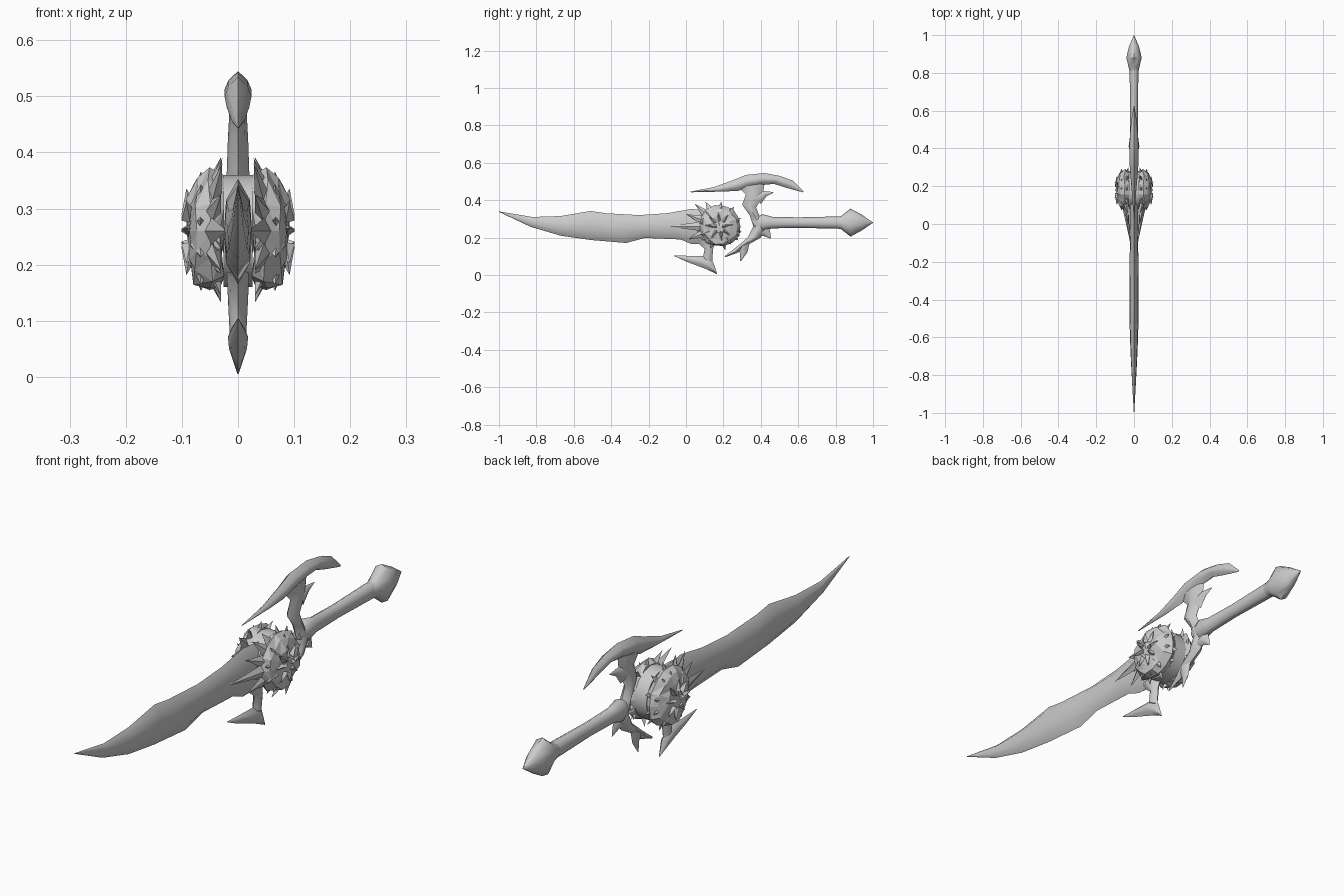
import bpy
import bmesh
import math
import random
from mathutils import Vector

random.seed(4)
if "Cube" in bpy.data.objects:
    bpy.data.objects.remove(bpy.data.objects["Cube"], do_unlink=True)

# One plain metal colour
COLOUR = (0.6, 0.6, 0.6, 1)
metal = bpy.data.materials.new("grey metal")
metal.use_nodes = True
metal.diffuse_color = COLOUR
metal.node_tree.nodes["Principled BSDF"].inputs["Base Color"].default_value = COLOUR

# Half cross-sections: (position from top edge to bottom edge, share of half thickness)
BEVELLED = [(0, 0), (.2, .85), (.5, 1), (.8, .85), (1, 0)]
RIDGED = [(0, 0), (.25, .7), (.5, 1), (.75, .7), (1, 0)]
ROUND = [((1 - math.cos(a)) / 2, math.sin(a)) for a in (math.pi * i / 5 for i in range(6))]


def finish(bm, name, smooth_angle=None):
    bmesh.ops.remove_doubles(bm, verts=bm.verts, dist=0.0002)
    bmesh.ops.recalc_face_normals(bm, faces=bm.faces)
    mesh = bpy.data.meshes.new(name)
    bm.to_mesh(mesh)
    bm.free()
    mesh.materials.append(metal)
    obj = bpy.data.objects.new(name, mesh)
    bpy.context.collection.objects.link(obj)
    if smooth_angle:
        bpy.ops.object.select_all(action="DESELECT")
        bpy.context.view_layer.objects.active = obj
        obj.select_set(True)
        bpy.ops.object.shade_smooth_by_angle(angle=math.radians(smooth_angle))
    return obj


def loft(name, stations, section=RIDGED, smooth_angle=50):
    """Skin a symmetric section through stations of (y, z, y, z, half thickness)."""
    bm = bmesh.new()
    loop = section + [(t, -s) for t, s in section[-2:0:-1]]
    rings = []
    for ya, za, yb, zb, half in stations:
        rings.append([bm.verts.new((s * half, ya + (yb - ya) * t, za + (zb - za) * t))
                      for t, s in loop])
    count = len(loop)
    for first, second in zip(rings, rings[1:]):
        for i in range(count):
            j = (i + 1) % count
            bm.faces.new((first[i], first[j], second[j], second[i]))
    bm.faces.new(rings[0])
    bm.faces.new(rings[-1])
    return finish(bm, name, smooth_angle)


# Curved blade
loft("blade", [
    (-1, .34, -1, .337, .001), (-.82, .31, -.83, .257, .011),
    (-.67, .315, -.67, .21, .019), (-.51, .342, -.51, .187, .024),
    (-.43, .33, -.32, .171, .025), (-.25, .32, -.22, .198, .023),
    (-.1, .33, -.03, .19, .022), (.03, .353, .03, .165, .025),
    (.15, .34, .13, .17, .025)], BEVELLED, 35)


# Turned grip and pommel
def turned(name, profile):
    loft(name, [(y, .28 + tall, y, .28 - tall, wide) for y, tall, wide in profile], ROUND)


turned("grip", [(.36, .02, .015), (.41, .045, .03), (.46, .031, .023),
                (.6, .028, .021), (.82, .033, .025)])
turned("pommel", [(.8, .03, .024), (.83, .036, .03), (.88, .075, .043),
                  (.94, .042, .028), (1, .001, .001)])

# Upper wing, lower fin and the ring that carries them
loft("upper_wing", [
    (.02, .445, .03, .442, .001), (.15, .47, .2, .446, .012),
    (.26, .51, .28, .45, .02), (.32, .535, .33, .465, .024),
    (.42, .545, .4, .48, .024), (.5, .53, .47, .487, .02),
    (.57, .505, .54, .465, .014), (.63, .447, .625, .442, .001)])
loft("guard_ring", [
    (.42, .49, .28, .47, .015), (.41, .42, .32, .43, .018),
    (.375, .36, .3, .375, .02), (.395, .31, .34, .32, .022),
    (.43, .26, .36, .26, .024), (.4, .2, .33, .2, .022),
    (.32, .155, .27, .15, .018), (.28, .12, .245, .13, .012),
    (.21, .095, .205, .1, .001)])
loft("ring_spike_upper", [(.4, .38, .35, .44, .016), (.43, .42, .41, .45, .01),
                          (.467, .44, .467, .443, .001)])
loft("ring_spike_rear", [(.44, .26, .37, .2, .018), (.45, .23, .41, .21, .01),
                         (.455, .195, .45, .195, .001)])
loft("ring_spike_lower", [(.34, .17, .27, .14, .016), (.328, .12, .288, .12, .01),
                          (.295, .075, .29, .075, .001)])
loft("lower_fin", [
    (-.065, .105, -.065, .102, .001), (.02, .102, 0, .072, .01),
    (.1, .1, .08, .042, .018), (.145, .07, .11, .03, .016),
    (.167, .005, .162, .006, .001)])
loft("fin_stem", [(.04, .19, .16, .18, .02), (.1, .14, .145, .14, .018),
                  (.09, .09, .14, .07, .015)])

# Jewelled boss: a faceted dome and layers of pointed shards on each side
CENTRE = Vector((0, .18, .26))


def polar(angle, radius, x):
    return CENTRE + Vector((x, radius * math.cos(angle), radius * math.sin(angle)))


def add_shard(bm, angle, inner, outer, x_base, x_tip, spread):
    """Thin four-sided spike pointing away from the boss centre."""
    base = [bm.verts.new(p) for p in (
        polar(angle - spread, inner, x_base), polar(angle, inner * .8, x_base + .016),
        polar(angle + spread, inner, x_base), polar(angle, inner, x_base - .02))]
    tip = bm.verts.new(polar(angle, outer, x_tip))
    bm.faces.new(base)
    for i in range(4):
        bm.faces.new((base[i], base[(i + 1) % 4], tip))


def mirror(obj):
    modifier = obj.modifiers.new("other side", "MIRROR")
    modifier.use_axis[0] = True


def build_dome():
    bm = bmesh.new()
    sides = 14
    rings = []
    for radius, x in ((.1, .028), (.112, .05), (.095, .075), (.06, .088)):
        rings.append([bm.verts.new(polar(math.tau * i / sides,
                                         radius * random.uniform(.93, 1.05),
                                         x + random.uniform(-.005, .005)))
                      for i in range(sides)])
    peak = bm.verts.new(polar(0, 0, .09))
    for low, high in zip(rings, rings[1:]):
        for i in range(sides):
            j = (i + 1) % sides
            bm.faces.new((low[i], low[j], high[j]))
            bm.faces.new((low[i], high[j], high[i]))
    for i in range(sides):
        bm.faces.new((rings[-1][i], rings[-1][(i + 1) % sides], peak))
    bm.faces.new(rings[0])
    mirror(finish(bm, "boss_dome"))


def build_shards():
    bm = bmesh.new()
    layers = ((11, .085, .13, .05, .03), (10, .075, .115, .07, .066), (8, .035, .078, .085, .092))
    for count, inner, outer, x_base, x_tip in layers:
        for i in range(count):
            angle = math.tau * (i + random.uniform(-.2, .2)) / count + math.pi / 2
            add_shard(bm, angle, inner, outer * random.uniform(.92, 1.02),
                      x_base, x_tip, math.pi / count * .8)
    # Long shards swept toward the blade
    for degrees, reach, x_tip in ((180, .28, .02), (160, .19, .03), (203, .18, .03),
                                  (138, .18, .028), (120, .15, .028)):
        add_shard(bm, math.radians(degrees), .09, reach, .05, x_tip, .3)
    # Outermost points
    for degrees in (0, 180):
        add_shard(bm, math.radians(degrees), .02, .04, .085, .102, .6)
    mirror(finish(bm, "boss_shards"))


build_dome()
build_shards()

# Core joining blade, boss and ring
bm = bmesh.new()
for x in (-.026, .026):
    bm.faces.new([bm.verts.new(polar(math.tau * i / 16, .1, x)) for i in range(16)])
bmesh.ops.bridge_loops(bm, edges=bm.edges[:])
finish(bm, "boss_core", 40)
